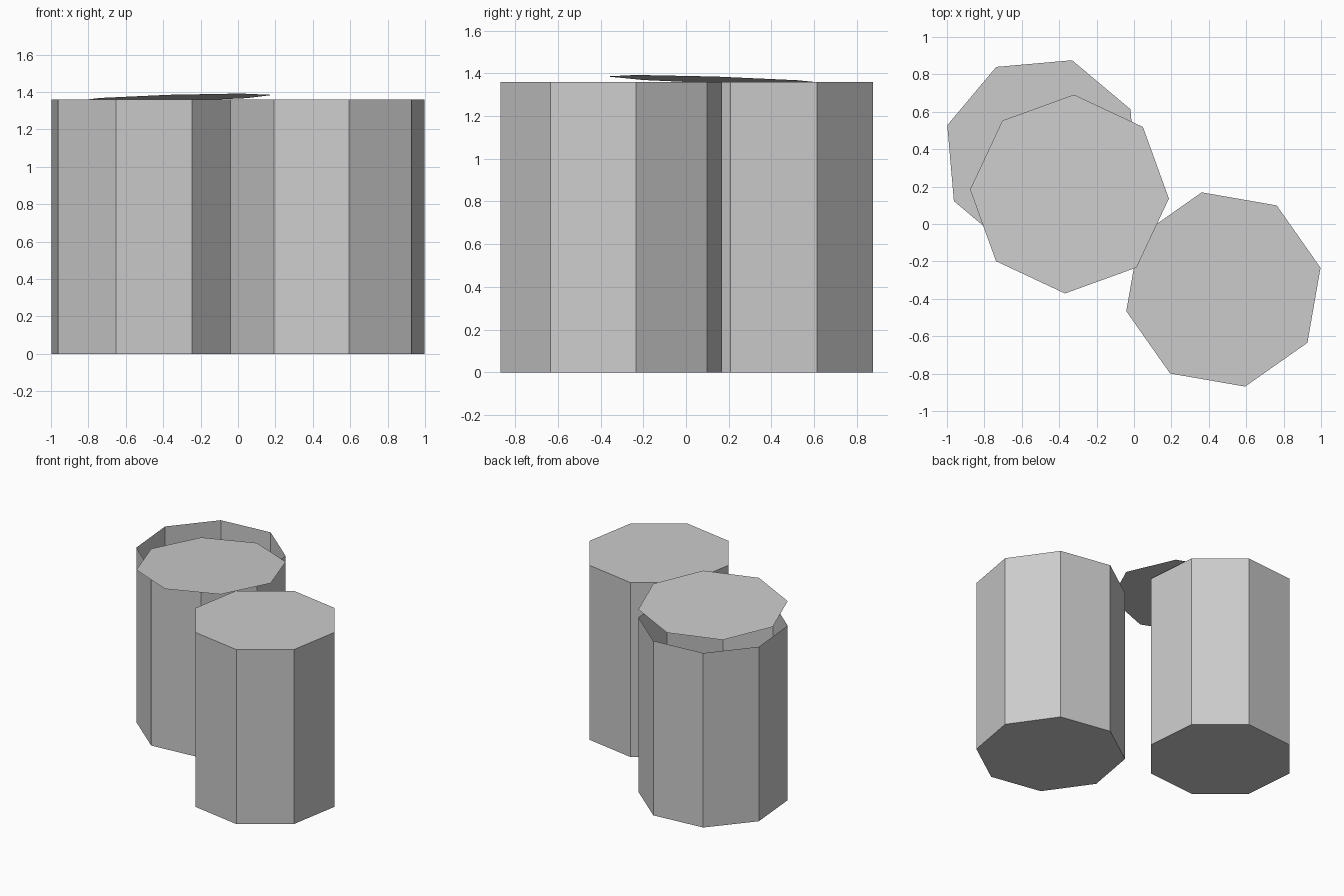
import bpy, bmesh
from math import radians
from mathutils import Matrix

if "Cube" in bpy.data.objects:
    bpy.data.objects.remove(bpy.data.objects["Cube"], do_unlink=True)

GREY = (0.6, 0.6, 0.6, 1.0)
HEIGHT, RADIUS, SIDES = 1.36, 0.532, 8

grey = bpy.data.materials.new("plain_grey")
grey.use_nodes = True
grey.diffuse_color = GREY
grey.node_tree.nodes["Principled BSDF"].inputs["Base Color"].default_value = GREY


def add_part(name, bm, x, y, z, turn):
    """Turn the mesh about its axis, put it in place and colour it."""
    bmesh.ops.rotate(bm, verts=bm.verts, matrix=Matrix.Rotation(radians(turn), 3, "Z"))
    mesh = bpy.data.meshes.new(name)
    bm.to_mesh(mesh)
    bm.free()
    mesh.materials.append(grey)
    obj = bpy.data.objects.new(name, mesh)
    obj.location = (x, y, z)
    bpy.context.collection.objects.link(obj)
    return obj


def can(name, x, y, turn, is_open):
    """Eight-sided can with a floor, closed or open at the top."""
    bm = bmesh.new()
    bmesh.ops.create_cone(bm, cap_ends=True, segments=SIDES, radius1=RADIUS,
                          radius2=RADIUS, depth=HEIGHT)
    # put the first corner on the x axis whatever the primitive's start angle
    if is_open:
        top = [f for f in bm.faces if f.normal.z > 0.9]
        bmesh.ops.delete(bm, geom=top, context="FACES_ONLY")
    return add_part(name, bm, x, y, HEIGHT / 2, turn)


# Closed can at the front left, open can at the back right
can("closed_can", 0.478, -0.35, 12.6, False)
can("open_can", -0.491, 0.368, 27.5, True)

# Thin loose lid, slid forward and resting at a slight tilt
bm = bmesh.new()
bmesh.ops.create_circle(bm, cap_ends=True, segments=SIDES, radius=RADIUS)
bmesh.ops.recalc_face_normals(bm, faces=bm.faces)
for face in bm.faces:
    if face.normal.z < 0:
        face.normal_flip()
lid = add_part("loose_lid", bm, -0.345, 0.16, 1.368, 42.4)
for v in lid.data.vertices:
    v.co.z = 0.03 * v.co.x - 0.034 * v.co.y
lid.data.update()
